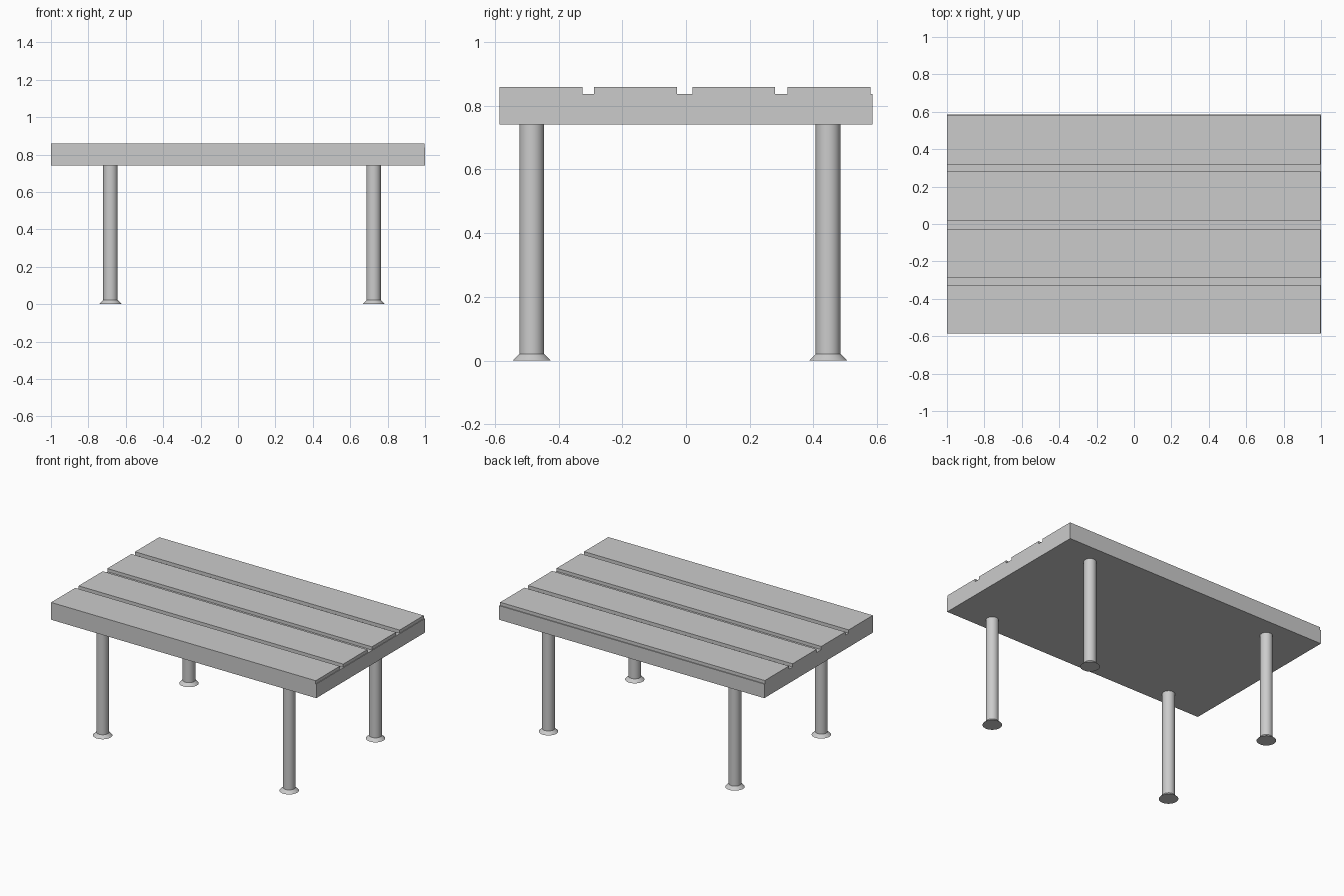
import bpy

if "Cube" in bpy.data.objects:
    bpy.data.objects.remove(bpy.data.objects["Cube"])


def box(name, x0, x1, y0, y1, z0, z1):
    bpy.ops.mesh.primitive_cube_add(
        size=1, location=((x0 + x1) / 2, (y0 + y1) / 2, (z0 + z1) / 2))
    ob = bpy.context.object
    ob.name = name
    ob.scale = (x1 - x0, y1 - y0, z1 - z0)
    bpy.ops.object.transform_apply(location=False, rotation=False, scale=True)
    return ob


def round_part(name, x, y, z0, z1, r0, r1):
    bpy.ops.mesh.primitive_cone_add(
        vertices=32, radius1=r0, radius2=r1, depth=z1 - z0,
        location=(x, y, (z0 + z1) / 2))
    ob = bpy.context.object
    ob.name = name
    bpy.ops.object.shade_smooth_by_angle()
    return ob


# Thick base slab of the table top
box("top_slab", -1.0, 1.0, -0.585, 0.585, 0.741, 0.837)

# Four planks with narrow gaps, slightly inset at the back and right
for i, y in enumerate((-0.585, -0.289, 0.02, 0.319)):
    box(f"plank_{i + 1}", -1.0, 0.996, y, y + 0.26, 0.837, 0.859)

# Round legs with flared feet
for side, x in (("left", -0.682), ("right", 0.725)):
    for end, y in (("front", -0.484), ("back", 0.446)):
        round_part(f"{end}_{side}_leg", x, y, 0.02, 0.741, 0.039, 0.039)
        round_part(f"{end}_{side}_foot", x, y, 0.0, 0.024, 0.06, 0.036)
